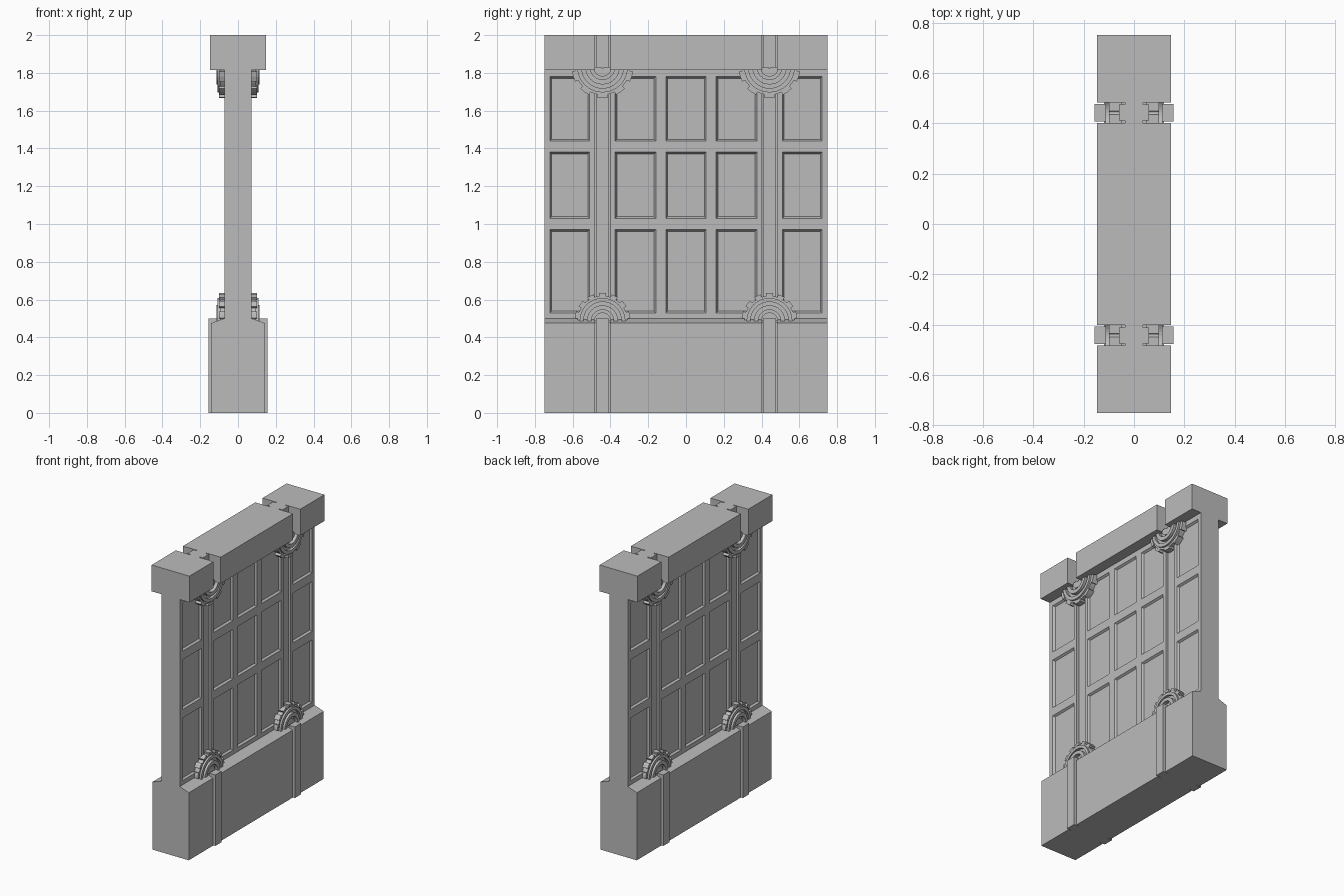
import bpy, bmesh
from math import pi, sin, cos

if "Cube" in bpy.data.objects:
    bpy.data.objects.remove(bpy.data.objects["Cube"])

stone = bpy.data.materials.new("stone_grey")
stone.use_nodes = True
stone.diffuse_color = (0.5, 0.5, 0.5, 1)
stone.node_tree.nodes["Principled BSDF"].inputs["Base Color"].default_value = (0.5, 0.5, 0.5, 1)

CH_IN, CH_OUT = 0.402, 0.482          # channel edges along y
SEGMENTS = {"back": (CH_OUT, 0.75), "middle": (-CH_IN, CH_IN), "front": (-0.75, -CH_OUT)}
ROWS = [(0.53, 0.97), (1.03, 1.38), (1.44, 1.78)]
WALL = 0.072


def finish(name, bm, mirror=False):
    bmesh.ops.recalc_face_normals(bm, faces=bm.faces[:])
    me = bpy.data.meshes.new(name)
    bm.to_mesh(me)
    bm.free()
    me.materials.append(stone)
    ob = bpy.data.objects.new(name, me)
    bpy.context.collection.objects.link(ob)
    if mirror:
        mod = ob.modifiers.new("Mirror", 'MIRROR')
        mod.use_axis[0] = True
    return ob


def prism(name, profile, y0, y1):
    """Extrude an (x, z) profile along y."""
    bm = bmesh.new()
    face = bm.faces.new([bm.verts.new((x, y0, z)) for x, z in profile])
    ext = bmesh.ops.extrude_face_region(bm, geom=[face])
    verts = [v for v in ext["geom"] if isinstance(v, bmesh.types.BMVert)]
    bmesh.ops.translate(bm, verts=verts, vec=(0, y1 - y0, 0))
    return finish(name, bm)


def box(name, x0, x1, y0, y1, z0, z1):
    return prism(name, [(x0, z0), (x1, z0), (x1, z1), (x0, z1)], y0, y1)


def wall_panelled(name, y0, y1, columns):
    """Half wall with bevelled recesses, mirrored to the other side."""
    ys = [y0] + [y for c in columns for y in c] + [y1]
    zs = [0.45] + [z for r in ROWS for z in r] + [1.85]
    bm = bmesh.new()
    grid = [[bm.verts.new((WALL, y, z)) for z in zs] for y in ys]
    panels = []
    for i in range(len(ys) - 1):
        for j in range(len(zs) - 1):
            f = bm.faces.new((grid[i][j], grid[i + 1][j], grid[i + 1][j + 1], grid[i][j + 1]))
            if i % 2 and j % 2:
                panels.append(f)
    rim = [e for e in bm.edges if e.is_boundary]
    ext = bmesh.ops.extrude_edge_only(bm, edges=rim)
    for v in ext["geom"]:
        if isinstance(v, bmesh.types.BMVert):
            v.co.x = 0
    bm.normal_update()
    bmesh.ops.inset_individual(bm, faces=panels, thickness=0.012)
    for f in panels:
        for v in f.verts:
            v.co.x = WALL - 0.014
    finish(name, bm, True)


def half_ring(bm, cy, cz, up, r0, r1, x0, x1, a0=0, a1=pi, steps=16):
    """Arc-shaped block facing +x."""
    sections = []
    for k in range(steps + 1):
        a = a0 + (a1 - a0) * k / steps
        sections.append([bm.verts.new((x, cy + r * cos(a), cz + up * r * sin(a)))
                         for r, x in ((r0, x0), (r1, x0), (r1, x1), (r0, x1))])
    for s, t in zip(sections, sections[1:]):
        for i in range(4):
            j = (i + 1) % 4
            bm.faces.new((s[i], s[j], t[j], t[i]))
    bm.faces.new(sections[0])
    bm.faces.new(sections[-1])


def gear(name, cy, cz, up, radius, teeth):
    bm = bmesh.new()
    # stepped discs: (inner, outer, height) as shares of the radius
    for r0, r1, x in ((0.04, 0.3, 0.1), (0.3, 0.4, 0.088), (0.4, 0.56, 0.113),
                      (0.56, 0.68, 0.09), (0.68, 0.82, 0.108), (0.82, 0.9, 0.095)):
        half_ring(bm, cy, cz, up, r0 * radius, r1 * radius, 0.05, x)
    pitch = 2 * pi / teeth
    for k in range(teeth // 2):
        mid = (k + 0.5) * pitch
        half_ring(bm, cy, cz, up, 0.88 * radius, radius, 0.05, 0.1,
                  mid - pitch * 0.28, mid + pitch * 0.28, 2)
    finish(name, bm, True)


# Base, panelled wall and cap, split by the two channels
base_profile = [(-0.142, 0), (0.142, 0), (0.142, 0.475), (WALL, 0.5), (-WALL, 0.5), (-0.142, 0.475)]
COLUMNS = {"back": [(0.51, 0.72)], "front": [(-0.72, -0.51)],
           "middle": [(-0.375, -0.16), (-0.107, 0.107), (0.16, 0.375)]}
for part, (y0, y1) in SEGMENTS.items():
    prism("base_" + part, base_profile, y0, y1)
    wall_panelled("wall_" + part, y0, y1, COLUMNS[part])
    box("cap_" + part, -0.147, 0.147, y0, y1, 1.815, 2)

# Channels with pillar strips, straps and half gears
for part, s in (("front", -1), ("back", 1)):
    c = s * (CH_IN + CH_OUT) / 2
    box("channel_core_" + part, -0.036, 0.036, c - 0.04, c + 0.04, 0.4, 2)
    box("pillar_strip_" + part, -0.06, 0.06, c - 0.032, c + 0.032, 0.4, 2)
    box("base_core_" + part, -0.12, 0.12, c - 0.04, c + 0.04, 0, 0.48)
    for side, m in (("left", 1), ("right", -1)):
        box(f"strap_{part}_{side}", min(m * 0.11, m * 0.157), max(m * 0.11, m * 0.157),
            c - 0.035, c + 0.035, 0, 0.5)
    gear("lower_gear_" + part, c, 0.487, 1, 0.148, 14)
    gear("upper_gear_" + part, c, 1.83, -1, 0.163, 10)
